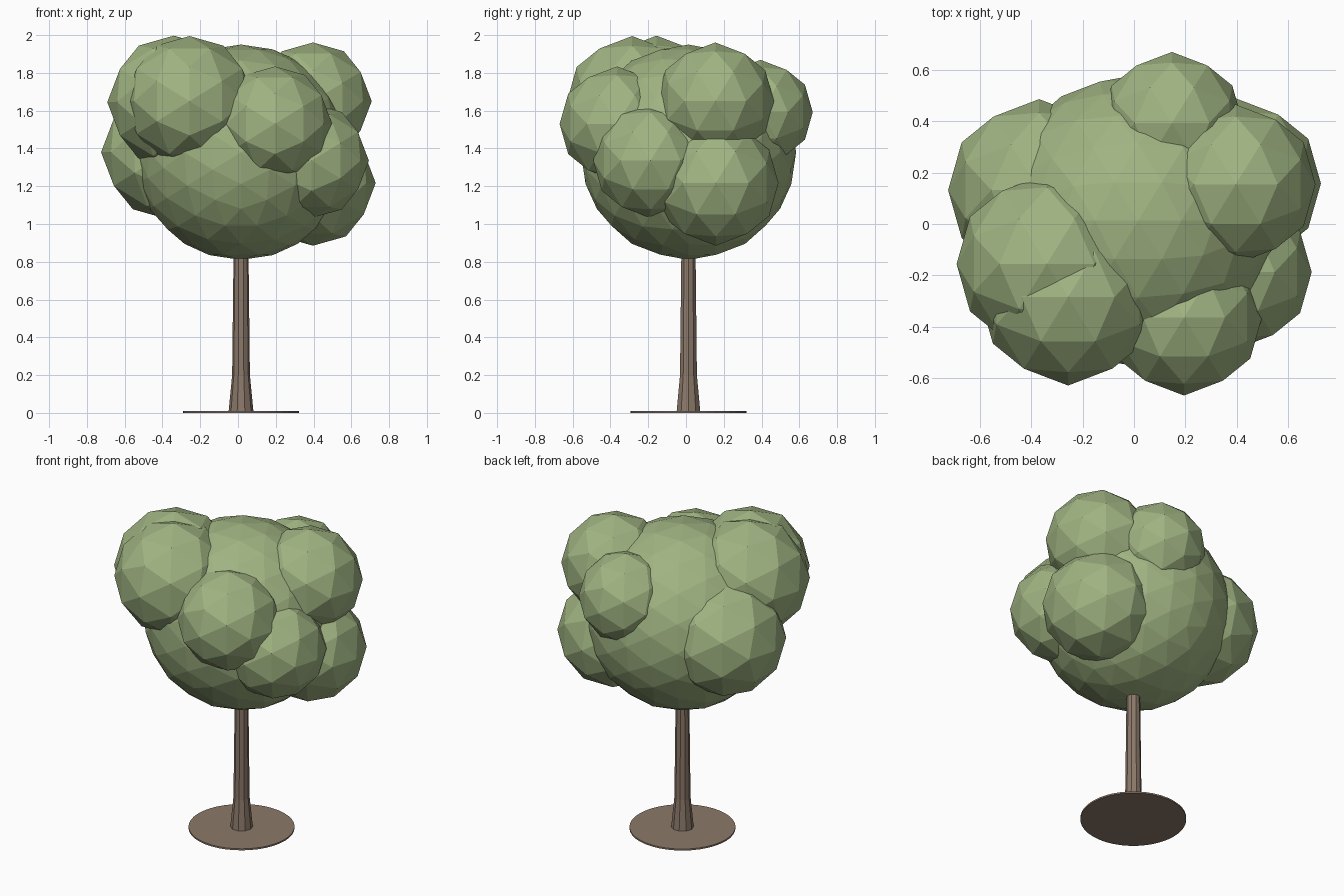
import bpy, bmesh, math
from mathutils import Matrix

if "Cube" in bpy.data.objects:
    bpy.data.objects.remove(bpy.data.objects["Cube"])


def material(name, rgb):
    m = bpy.data.materials.new(name)
    m.diffuse_color = (*rgb, 1)
    m.use_nodes = True
    m.node_tree.nodes["Principled BSDF"].inputs["Base Color"].default_value = m.diffuse_color
    return m


LEAF = material("leaf green", (0.352, 0.456, 0.223))
BARK = material("bark brown", (0.262, 0.191, 0.144))


def finish(bm, name, mat):
    bmesh.ops.recalc_face_normals(bm, faces=bm.faces)
    me = bpy.data.meshes.new(name)
    bm.to_mesh(me)
    bm.free()
    me.materials.append(mat)
    ob = bpy.data.objects.new(name, me)
    bpy.context.collection.objects.link(ob)
    return ob


def leaf_ball(name, x, y, z, r, detail=2):
    # faceted ball turned so that an edge midpoint points straight up
    bm = bmesh.new()
    turn = Matrix.Rotation(-math.atan(0.5257 / 0.8507), 4, 'Y')
    bmesh.ops.create_icosphere(bm, subdivisions=detail, radius=r,
                               matrix=Matrix.Translation((x, y, z)) @ turn)
    return finish(bm, name, LEAF)


def turned(name, x, y, profile, sides):
    # closed stack of rings from (radius, height) pairs
    bm = bmesh.new()
    rings = [[bm.verts.new((x + r * math.cos(2 * math.pi * i / sides),
                            y + r * math.sin(2 * math.pi * i / sides), z))
              for i in range(sides)] for r, z in profile]
    for a, b in zip(rings, rings[1:]):
        for i in range(sides):
            j = (i + 1) % sides
            bm.faces.new((a[i], a[j], b[j], b[i]))
    bm.faces.new(rings[0][::-1])
    bm.faces.new(rings[-1])
    return finish(bm, name, BARK)


# soil disc and flared trunk
turned("soil_disc", 0.016, 0.013, [(0.308, 0), (0.308, 0.01)], 40)
turned("trunk", 0.016, 0.013,
       [(0.066, 0.005), (0.047, 0.2), (0.039, 0.9)], 10)

# main crown
leaf_ball("crown_core", 0.016, 0.013, 1.38, 0.57, 3)

# smaller foliage clumps around the crown
clumps = {
    "clump_front_left": (-0.257, -0.285, 1.65, 0.345),
    "clump_left_top": (-0.34, -0.156, 1.645, 0.352),
    "clump_front_right": (0.195, -0.365, 1.53, 0.304),
    "clump_right_top": (0.397, 0.155, 1.65, 0.311),
    "clump_right_low": (0.397, 0.158, 1.217, 0.332),
    "clump_right_front": (0.39, -0.188, 1.335, 0.303),
    "clump_back": (0.148, 0.394, 1.592, 0.277),
    "clump_left": (-0.37, 0.132, 1.38, 0.355),
}
for name, spec in clumps.items():
    leaf_ball(name, *spec)
